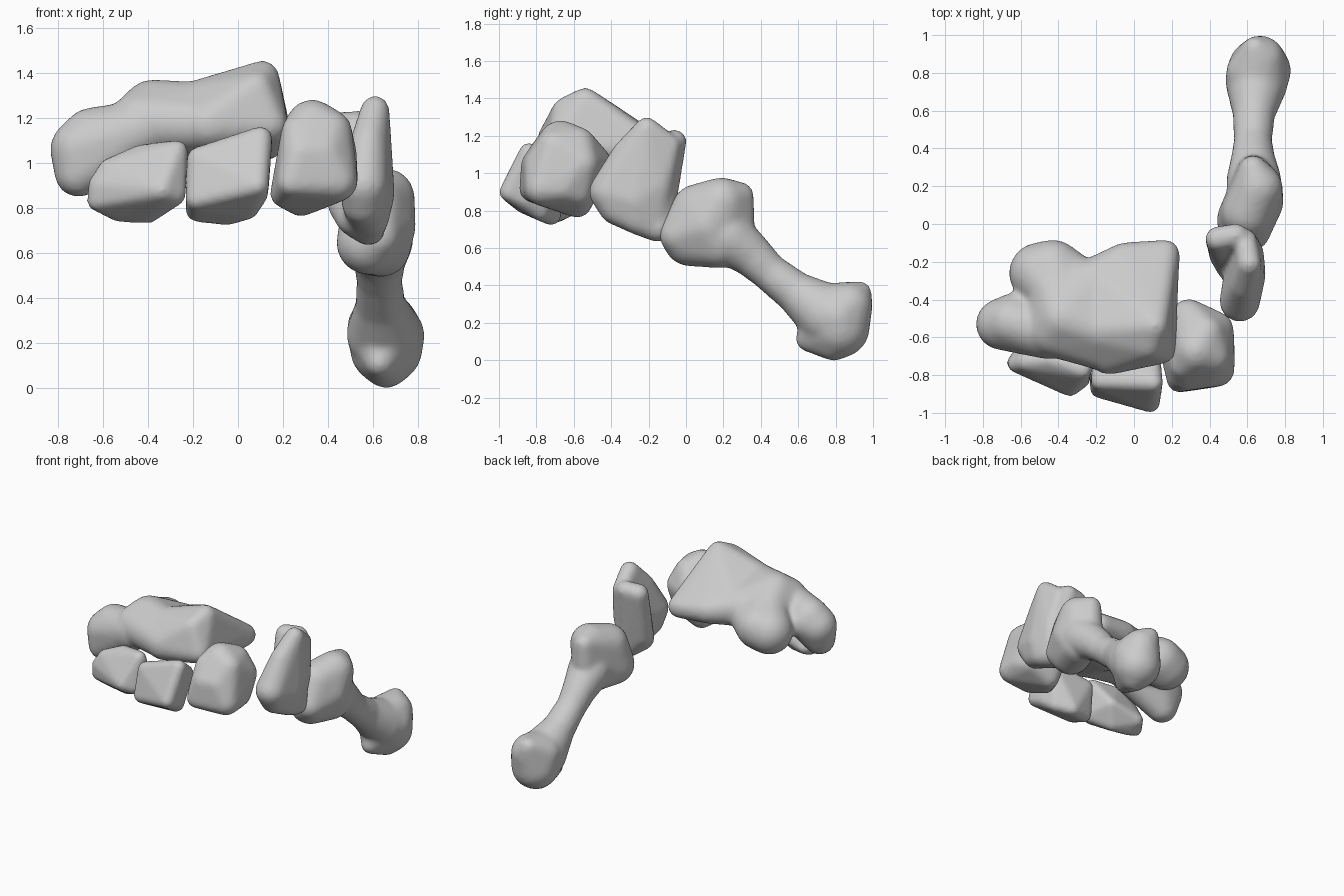
import bpy, bmesh
from mathutils import Vector

SWELL = 0.008  # makes up for the shrinkage of the softening


def bone(name, hulls, smooth=10):
    """Each hull wraps a skin round a few balls (x, y, z, radius); hulls are then fused and softened."""
    bm = bmesh.new()
    for balls in hulls:
        part = bmesh.new()
        for x, y, z, r in balls:
            ball = bmesh.ops.create_icosphere(part, subdivisions=3, radius=r + SWELL)
            bmesh.ops.translate(part, verts=ball["verts"], vec=Vector((x, y, z)))
        points = [v.co.copy() for v in part.verts]
        part.free()
        verts = [bm.verts.new(p) for p in points]
        res = bmesh.ops.convex_hull(bm, input=verts)
        junk = {g for g in res["geom_interior"] + res["geom_unused"] if isinstance(g, bmesh.types.BMVert)}
        bmesh.ops.delete(bm, geom=list(junk), context="VERTS")
        bmesh.ops.delete(bm, geom=[v for v in bm.verts if not v.link_faces], context="VERTS")
    bmesh.ops.recalc_face_normals(bm, faces=bm.faces)
    mesh = bpy.data.meshes.new(name)
    bm.to_mesh(mesh)
    bm.free()
    obj = bpy.data.objects.new(name, mesh)
    bpy.context.collection.objects.link(obj)
    fuse = obj.modifiers.new("fuse", "REMESH")
    fuse.mode = "VOXEL"
    fuse.voxel_size = 0.016
    fuse.use_smooth_shade = True
    soften = obj.modifiers.new("soften", "SMOOTH")
    soften.factor = 0.5
    soften.iterations = smooth
    return obj


# Large upper bone: high end, saddle, rear lobe and side knob
bone("large_bone", [
    [(0.11, -0.54, 1.385, .065), (0.08, -0.64, 1.33, .07), (0.14, -0.66, 1.17, .075),
     (0.165, -0.16, 1.11, .07), (0.12, -0.4, 1.1, .08), (-0.05, -0.19, 1.13, .085),
     (-0.2, -0.3, 1.15, .12), (-0.2, -0.56, 1.24, .115), (-0.13, -0.68, 1.17, .11),
     (-0.1, -0.4, 1.08, .1), (0.05, -0.36, 1.26, .06)],
    [(-0.2, -0.3, 1.15, .12), (-0.2, -0.56, 1.24, .115), (-0.13, -0.67, 1.17, .11),
     (-0.38, -0.5, 1.235, .13), (-0.43, -0.56, 1.18, .135), (-0.42, -0.36, 1.16, .13)],
    [(-0.5, -0.26, 1.07, .155), (-0.43, -0.24, 1.09, .15), (-0.36, -0.42, 1.18, .14),
     (-0.28, -0.3, 1.12, .11)],
    [(-0.7, -0.53, 1.06, .13), (-0.71, -0.55, 0.955, .1), (-0.65, -0.52, 1.115, .125),
     (-0.63, -0.48, 1.09, .11), (-0.45, -0.58, 1.14, .13)],
], 12)

# Two wedge shaped front bones
bone("left_wedge_bone", [
    [(-0.63, -0.735, 0.83, .035), (-0.57, -0.73, 0.97, .045), (-0.275, -0.77, 1.05, .045),
     (-0.285, -0.82, 0.86, .045), (-0.34, -0.86, 0.88, .045), (-0.4, -0.71, 0.785, .045),
     (-0.53, -0.69, 0.785, .04), (-0.54, -0.62, 0.82, .04), (-0.33, -0.64, 0.88, .04),
     (-0.43, -0.72, 1.03, .045), (-0.62, -0.74, 0.9, .04)]], 4)
bone("middle_wedge_bone", [
    [(-0.175, -0.83, 1.02, .045), (0.1, -0.84, 1.11, .045), (0.085, -0.945, 0.9, .045),
     (-0.18, -0.87, 0.84, .045), (-0.18, -0.75, 0.79, .045), (0.04, -0.78, 0.8, .045),
     (0.08, -0.86, 0.86, .045), (-0.05, -0.72, 0.775, .045), (0.09, -0.74, 1.03, .045),
     (-0.16, -0.71, 0.98, .045)]], 4)

# Rounded block between the row and the blade
bone("block_bone", [
    [(0.33, -0.67, 1.165, .11), (0.24, -0.825, 0.915, .06), (0.44, -0.77, 0.92, .085),
     (0.43, -0.56, 1.05, .09), (0.29, -0.5, 1.05, .095), (0.28, -0.58, 0.84, .07),
     (0.46, -0.66, 0.92, .065), (0.26, -0.75, 1.14, .06), (0.2, -0.7, 0.86, .05),
     (0.41, -0.7, 1.14, .09), (0.28, -0.79, 1.04, .085), (0.42, -0.58, 0.9, .07),
     (0.38, -0.58, 1.15, .09), (0.38, -0.77, 1.04, .09)]], 8)

# Curved blade with a hollow inner face
bone("blade_bone", [
    [(0.61, -0.21, 1.235, .057), (0.595, -0.08, 1.15, .045), (0.56, -0.41, 0.9, .1),
     (0.6, -0.27, 0.86, .09), (0.58, -0.17, 0.71, .065), (0.58, -0.32, 1.1, .07),
     (0.56, -0.37, 0.82, .09), (0.59, -0.26, 0.755, .075), (0.59, -0.16, 0.93, .09)],
    [(0.445, -0.08, 1.16, .06), (0.54, -0.06, 1.17, .055), (0.48, -0.16, 0.82, .075),
     (0.58, -0.15, 0.71, .07), (0.52, -0.22, 0.76, .08)]], 8)

# Long bone: head, waisted shaft and foot
waist, neck = (0.63, 0.44, 0.475, .093), (0.635, 0.59, 0.36, .105)
bone("long_bone", [
    [(0.58, 0.02, 0.645, .135), (0.64, 0.18, 0.62, .12), (0.655, 0.19, 0.845, .125),
     (0.6, 0.06, 0.805, .13), (0.63, 0.29, 0.88, .065), (0.62, -0.04, 0.67, .095),
     (0.65, 0.12, 0.72, .135), (0.63, 0.28, 0.74, .08)],
    [(0.635, 0.22, 0.66, .14), (0.63, 0.34, 0.57, .11)],
    [(0.63, 0.34, 0.57, .11), waist],
    [waist, neck],
    [neck, (0.65, 0.76, 0.24, .16)],
    [(0.66, 0.82, 0.175, .155), (0.65, 0.77, 0.25, .155), (0.67, 0.87, 0.29, .12),
     (0.63, 0.65, 0.11, .055), (0.66, 0.79, 0.105, .1), (0.6, 0.8, 0.28, .105),
     (0.7, 0.81, 0.23, .125), (0.64, 0.93, 0.36, .055)],
], 10)
